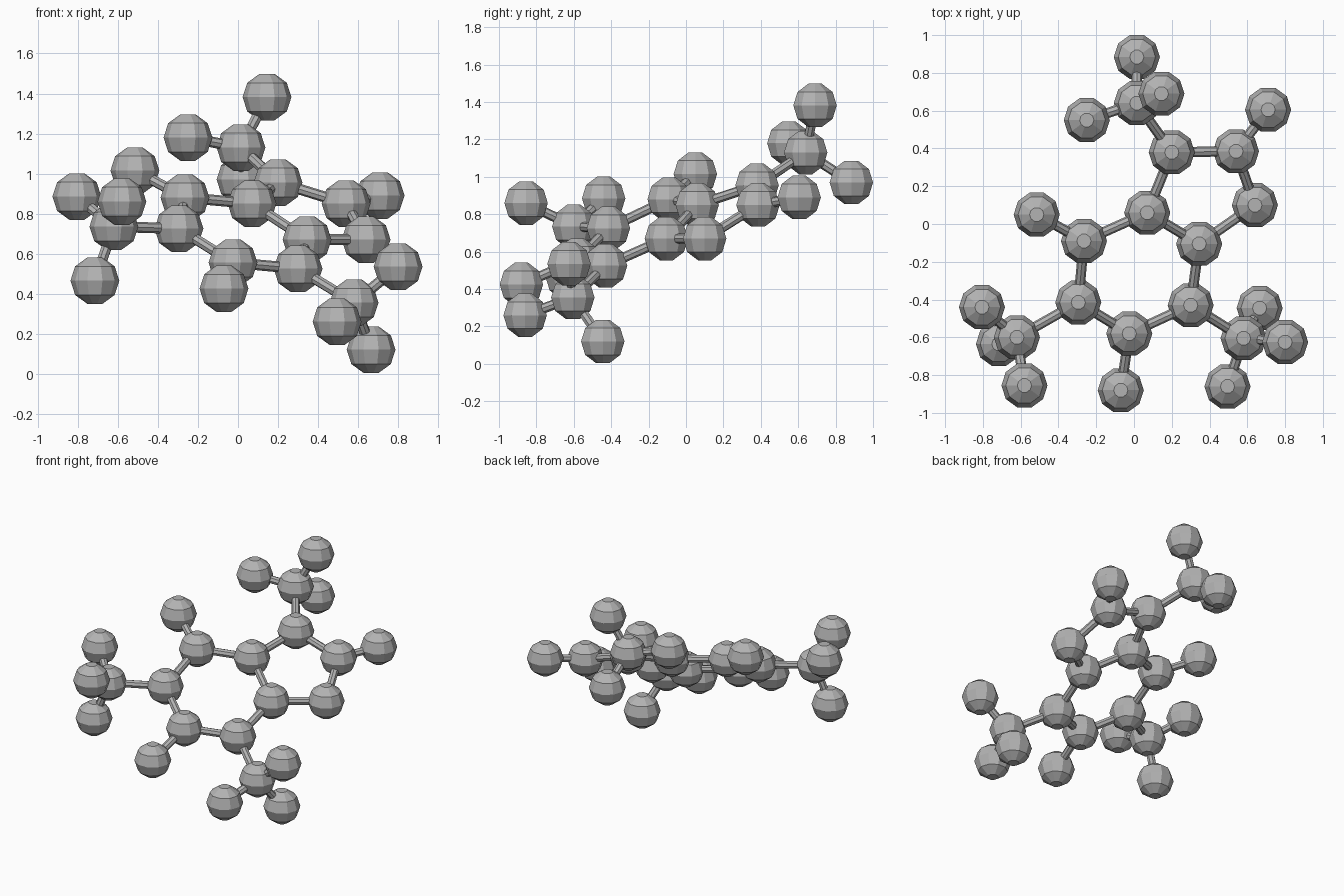
import bpy, bmesh, math
from mathutils import Vector

cube = bpy.data.objects.get("Cube")
if cube:
    bpy.data.objects.remove(cube)

ATOM_RADIUS = 0.122
BOND_RADIUS = 0.027
SIDES = 10

grey = bpy.data.materials.new("mid_grey")
grey.use_nodes = True
colour = (0.45, 0.45, 0.45, 1)
grey.diffuse_color = colour
grey.node_tree.nodes["Principled BSDF"].inputs["Base Color"].default_value = colour


def finish_mesh(bm, name):
    bmesh.ops.recalc_face_normals(bm, faces=bm.faces)
    mesh = bpy.data.meshes.new(name)
    bm.to_mesh(mesh)
    bm.free()
    mesh.materials.append(grey)
    return mesh


def ball_mesh():
    """Ten-sided faceted ball with small flat caps at the poles."""
    bm = bmesh.new()
    rings = []
    for k in range(5):
        polar = math.pi * (2 * k + 1) / SIDES
        r, z = ATOM_RADIUS * math.sin(polar), ATOM_RADIUS * math.cos(polar)
        turns = [2 * math.pi * i / SIDES for i in range(SIDES)]
        rings.append([bm.verts.new((r * math.cos(t), r * math.sin(t), z)) for t in turns])
    for upper, lower in zip(rings, rings[1:]):
        for i in range(SIDES):
            j = (i + 1) % SIDES
            bm.faces.new((upper[i], lower[i], lower[j], upper[j]))
    bm.faces.new(rings[0])
    bm.faces.new(rings[-1])
    return finish_mesh(bm, "atom_ball")


def rod_mesh():
    """Rod one unit long, stretched to fit each bond."""
    bm = bmesh.new()
    bmesh.ops.create_cone(bm, cap_ends=True, segments=8, radius1=BOND_RADIUS,
                          radius2=BOND_RADIUS, depth=1)
    return finish_mesh(bm, "bond_rod")


def place(name, mesh, location):
    obj = bpy.data.objects.new(name, mesh)
    obj.location = location
    bpy.context.scene.collection.objects.link(obj)
    return obj


# Atom centres: two fused rings, then the branches
atoms = {
    "shared_back": (0.07, 0.06, 0.85),
    "small_ring_back": (0.20, 0.38, 0.955),
    "small_ring_left": (0.54, 0.385, 0.85),
    "small_ring_front": (0.64, 0.10, 0.67),
    "shared_front": (0.345, -0.105, 0.67),
    "large_ring_left": (0.30, -0.43, 0.525),
    "large_ring_front": (-0.025, -0.58, 0.555),
    "large_ring_right": (-0.295, -0.415, 0.725),
    "large_ring_back": (-0.265, -0.09, 0.88),
    "back_tip": (-0.515, 0.05, 1.015),
    "left_tip": (0.71, 0.605, 0.89),
    "front_tip": (-0.07, -0.88, 0.425),
    "right_branch": (-0.62, -0.60, 0.735),
    "right_tip_outer": (-0.805, -0.44, 0.885),
    "right_tip_front": (-0.58, -0.855, 0.86),
    "right_tip_low": (-0.715, -0.635, 0.465),
    "left_branch": (0.58, -0.605, 0.355),
    "left_tip_outer": (0.80, -0.625, 0.535),
    "left_tip_front": (0.495, -0.86, 0.26),
    "left_tip_low": (0.665, -0.445, 0.12),
    "top_branch": (0.015, 0.64, 1.13),
    "top_tip_back": (0.015, 0.884, 0.97),
    "top_tip_right": (-0.25, 0.55, 1.18),
    "top_tip_high": (0.145, 0.69, 1.382),
}

# Bonds: closed rings first, then each hub with its branches
small_ring = ["shared_back", "small_ring_back", "small_ring_left",
              "small_ring_front", "shared_front"]
large_ring = ["shared_front", "large_ring_left", "large_ring_front",
              "large_ring_right", "large_ring_back", "shared_back"]
bonds = list(zip(small_ring, small_ring[1:] + small_ring[:1]))
bonds += list(zip(large_ring, large_ring[1:]))
branches = {
    "large_ring_back": ["back_tip"],
    "small_ring_left": ["left_tip"],
    "large_ring_front": ["front_tip"],
    "large_ring_right": ["right_branch"],
    "large_ring_left": ["left_branch"],
    "small_ring_back": ["top_branch"],
    "right_branch": ["right_tip_outer", "right_tip_front", "right_tip_low"],
    "left_branch": ["left_tip_outer", "left_tip_front", "left_tip_low"],
    "top_branch": ["top_tip_back", "top_tip_right", "top_tip_high"],
}
bonds += [(hub, tip) for hub, tips in branches.items() for tip in tips]

ball, rod = ball_mesh(), rod_mesh()
for name, centre in atoms.items():
    place("atom_" + name, ball, centre)
for start, end in bonds:
    a, b = Vector(atoms[start]), Vector(atoms[end])
    bond = place("bond_" + start + "_to_" + end, rod, (a + b) / 2)
    bond.rotation_euler = (b - a).to_track_quat("Z", "Y").to_euler()
    bond.scale.z = (b - a).length
